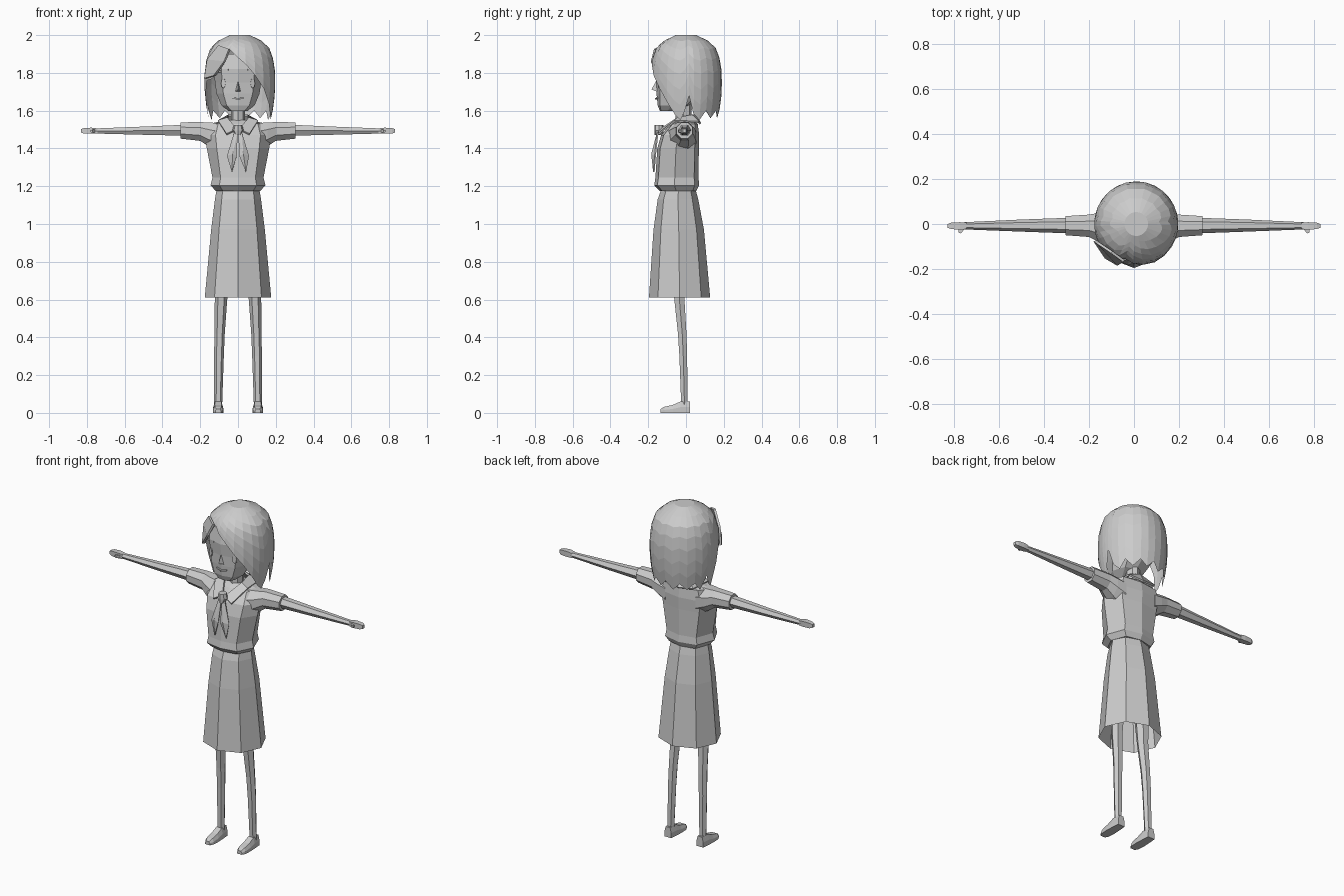
import bpy, bmesh, math

def make(name, verts, faces, mirror=False, thick=0.0):
    me = bpy.data.meshes.new(name)
    me.from_pydata(verts, [], faces)
    bm = bmesh.new()
    bm.from_mesh(me)
    bmesh.ops.recalc_face_normals(bm, faces=bm.faces)
    bm.to_mesh(me)
    bm.free()
    ob = bpy.data.objects.new(name, me)
    bpy.context.collection.objects.link(ob)
    if mirror:
        ob.modifiers.new("mirror", 'MIRROR').use_mirror_merge = False
    if thick:
        m = ob.modifiers.new("thick", 'SOLIDIFY')
        m.thickness, m.offset = thick, 0
    return ob

def loft(name, rings, mirror=False, cap_start=True, cap_end=True):
    n = len(rings[0])
    verts = [p for r in rings for p in r]
    faces = [(k*n+i, k*n+(i+1) % n, (k+1)*n+(i+1) % n, (k+1)*n+i)
             for k in range(len(rings)-1) for i in range(n)]
    if cap_start:
        faces.append(tuple(range(n)))
    if cap_end:
        faces.append(tuple(range(len(verts)-n, len(verts))))
    return make(name, verts, faces, mirror)

BODY = [(0, -1), (.68, -.86), (1, -.1), (.72, .8), (0, 1), (-.72, .8), (-1, -.1), (-.68, -.86)]
OCT = [(math.sin(a*math.pi/4), -math.cos(a*math.pi/4)) for a in range(8)]
HEX = [(math.cos(a*math.pi/3), math.sin(a*math.pi/3)) for a in range(6)]
BOX = [(-1, -1), (1, -1), (1, 1), (-1, 1)]

def level(shape, z, w, y0, y1, x=0):
    """horizontal section: half width, front y, back y"""
    return [(x+u*w, (y0+y1)/2+v*(y1-y0)/2, z) for u, v in shape]

def slice_x(shape, x, y0, y1, z0, z1):
    """section across an arm"""
    return [(x, (y0+y1)/2+u*(y1-y0)/2, (z0+z1)/2+v*(z1-z0)/2) for u, v in shape]

# skirt (open below)
loft("skirt", [level(OCT, *r) for r in [
    (1.185, .113, -.13, .05), (1.13, .122, -.15, .065),
    (.97, .142, -.172, .095), (.61, .176, -.196, .128)]], cap_end=False)

# blouse with gathered hem
loft("blouse", [level(BODY, *r) for r in [
    (1.175, .118, -.14, .055), (1.205, .145, -.168, .07), (1.245, .135, -.162, .066),
    (1.40, .165, -.152, .068), (1.47, .175, -.132, .07),
    (1.53, .155, -.08, .062), (1.55, .06, -.05, .045)]])

# sleeves, arms, hands, thumbs
SL8 = [(math.cos((a+.5)*math.pi/4)*1.08, math.sin((a+.5)*math.pi/4)*1.08) for a in range(8)]
loft("sleeve", [slice_x(SL8, *r) for r in [
    (.10, -.10, .055, 1.38, 1.535), (.155, -.08, .05, 1.41, 1.537),
    (.20, -.058, .042, 1.44, 1.54), (.305, -.05, .035, 1.452, 1.538)]], True)
loft("arm", [slice_x(HEX, *r) for r in [
    (.28, -.042, .028, 1.463, 1.53), (.50, -.034, .02, 1.469, 1.519),
    (.755, -.024, .008, 1.477, 1.508)]], True)
loft("hand", [slice_x(BOX, *r) for r in [
    (.745, -.022, .006, 1.479, 1.506), (.775, -.026, .008, 1.478, 1.51),
    (.815, -.022, .006, 1.479, 1.508), (.83, -.017, 0, 1.484, 1.503)]], True)
loft("thumb", [slice_x(BOX, *r) for r in [
    (.755, -.022, -.012, 1.483, 1.501), (.77, -.042, -.02, 1.485, 1.499),
    (.782, -.038, -.02, 1.486, 1.498)]], True)

# legs and shoes
loft("leg", [level(HEX, z, w, a, b, x) for z, w, a, b, x in [
    (.95, .045, -.095, .015, .075), (.60, .033, -.066, -.004, .09),
    (.42, .027, -.046, .006, .097), (.30, .026, -.038, .009, .101),
    (.04, .021, -.028, .012, .105)]], True)

def foot(y, w, z):
    return [(.105-w, y, 0), (.105+w, y, 0), (.105+w, y, z*.5),
            (.105+w*.65, y, z), (.105-w*.65, y, z), (.105-w, y, z*.5)]
loft("shoe", [foot(*r) for r in [(.02, .022, .06), (-.03, .026, .06),
     (-.07, .028, .042), (-.115, .026, .032), (-.136, .015, .02)]], True)

# neck and head
loft("neck", [level(OCT, z, .038, -.055, .03) for z in (1.50, 1.66)])
loft("head", [level(BODY, *r) for r in [
    (1.598, .05, -.138, -.05), (1.628, .088, -.15, .02), (1.69, .114, -.156, .09),
    (1.75, .122, -.158, .12), (1.82, .13, -.165, .135), (1.90, .125, -.15, .13)]])

# facial features
make("nose", [(-.015, -.152, 1.70), (.015, -.152, 1.70), (0, -.183, 1.712), (0, -.154, 1.765)],
     [(0, 1, 2), (0, 2, 3), (1, 3, 2), (0, 3, 1)])
loft("eye", [[(.078+u*s*.013, y+u*.004, 1.745+v*s*.028) for u, v in OCT]
             for y, s in ((-.132, 1), (-.146, .9))], True)
def strip(name, x0, x1, y0, y1, z0, z1, h, mirror=True):
    make(name, [(x0, y0, z0), (x1, y1, z1), (x1, y1, z1+h), (x0, y0, z0+h)],
         [(0, 1, 2, 3)], mirror, .008)
strip("eyebrow", .05, .11, -.151, -.122, 1.812, 1.80, .008)
strip("lip", 0, .032, -.159, -.151, 1.658, 1.664, .008)

# hair: dome whose lower edge follows the swept fringe and jagged tips
# (angle from front toward +x, edge height)
EDGE = [(-18, 1.92), (-5, 1.885), (10, 1.845), (26, 1.785), (42, 1.72), (58, 1.64), (70, 1.58),
        (80, 1.55), (88, 1.60), (95, 1.68), (103, 1.585), (115, 1.55), (127, 1.60),
        (140, 1.56), (154, 1.60), (167, 1.565), (180, 1.605), (194, 1.56), (207, 1.60),
        (220, 1.56), (234, 1.60), (246, 1.55), (257, 1.63), (265, 1.57), (273, 1.55),
        (282, 1.68), (291, 1.76), (304, 1.765), (320, 1.79), (331, 1.85)]
PROFILE = [(2.0, .28), (1.97, .62), (1.93, .84), (1.87, .95), (1.80, 1.0), (1.70, 1.0),
           (1.62, .95), (1.54, .87)]

def radius(z):
    for (za, ra), (zb, rb) in zip(PROFILE, PROFILE[1:]):
        if z >= zb:
            return ra+(rb-ra)*(za-z)/(za-zb)
    return PROFILE[-1][1]

rings = []
for t in (0, .07, .17, .30, .46, .64, .82, 1):
    ring = []
    for deg, zb in EDGE:
        a, z = math.radians(deg), 2-(2-zb)*t
        r = radius(z)
        ring.append((.01+.187*r*math.sin(a), -.19*r*math.cos(a), z))
    rings.append(ring)
loft("hair", rings, cap_end=False)

# overlapping fringe lock beside the parting
make("fringe_lock", [(-.045, -.165, 1.925), (-.10, -.125, 1.945), (-.16, -.085, 1.87),
                     (-.07, -.182, 1.86), (-.175, -.075, 1.77), (-.125, -.150, 1.785)],
     [(0, 1, 2, 3), (3, 2, 4, 5)], thick=.012)

# collar flaps, from the nape round to the front
make("collar", [(0, .05, 1.58), (.05, .03, 1.575), (.055, -.045, 1.56), (.006, -.135, 1.50),
                (0, .076, 1.53), (.09, .066, 1.54), (.105, -.06, 1.545), (.06, -.147, 1.475)],
     [(i, i+1, i+5, i+4) for i in range(3)], True, .01)

# neckerchief knot and two tails
loft("scarf_knot", [level(OCT, z, w, -.168, -.12) for z, w in ((1.47, .014), (1.495, .03), (1.525, .022))])
for name, tip, s in (("scarf_tail_left", -.032, -1), ("scarf_tail_right", .042, 1)):
    make(name, [(s*.002, -.15, 1.485), (s*.02, -.15, 1.485), (s*.056, -.163, 1.36),
                (tip, -.170, 1.275), (s*.008, -.172, 1.36), (s*.028, -.18, 1.37)],
         [(0, 1, 5), (1, 2, 5), (2, 3, 5), (3, 4, 5), (4, 0, 5)], thick=.008)
